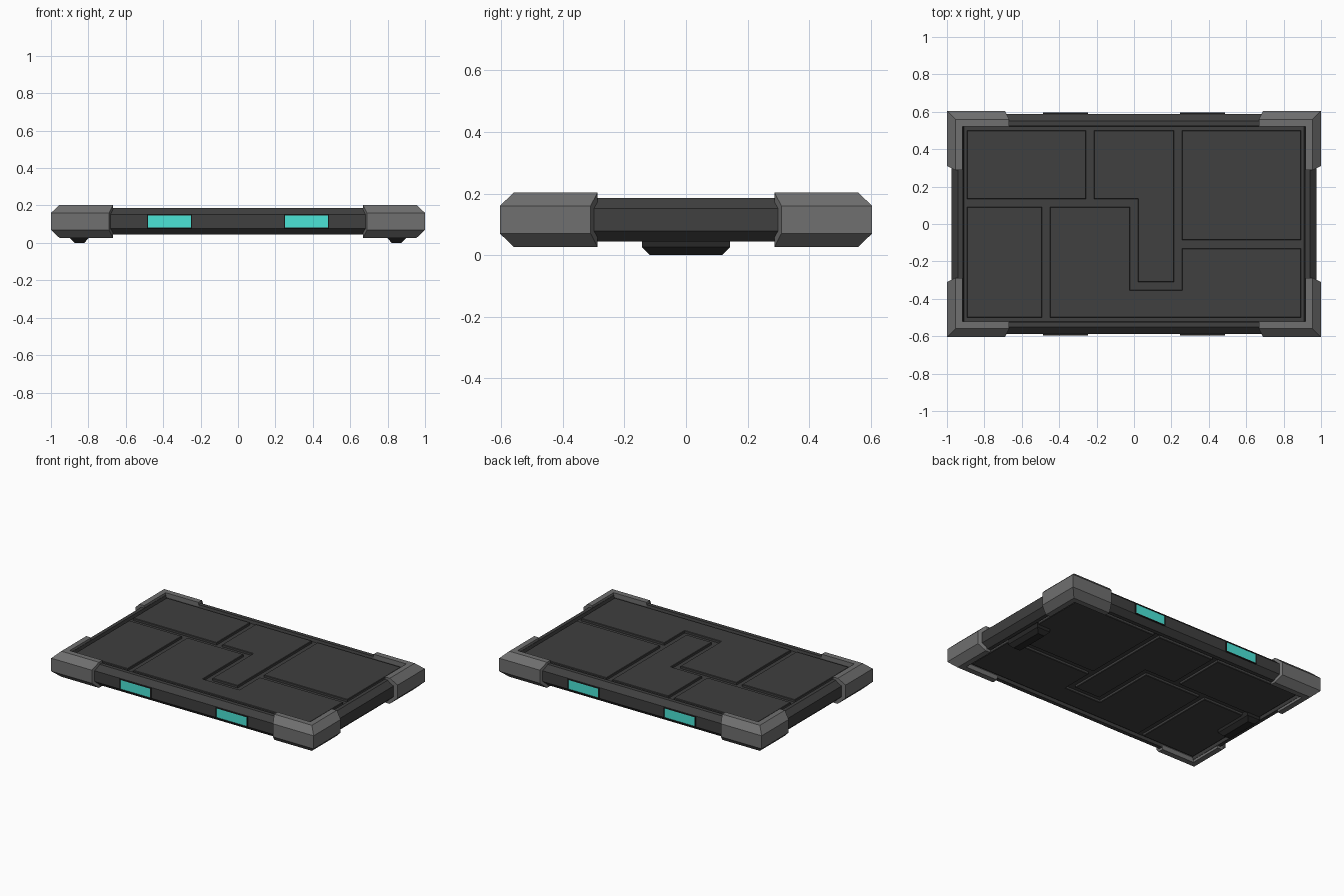
import bpy, bmesh

if "Cube" in bpy.data.objects:
    bpy.data.objects.remove(bpy.data.objects["Cube"])

MID = 0.115  # mid height: the slab is symmetric above and below it


def material(name, rgb):
    m = bpy.data.materials.new(name)
    m.diffuse_color = (*rgb, 1)
    m.use_nodes = True
    m.node_tree.nodes["Principled BSDF"].inputs["Base Color"].default_value = m.diffuse_color
    return m


DARK = material("dark_grey", (0.05, 0.05, 0.05))
BLACK = material("near_black", (0.02, 0.02, 0.02))
GREY = material("mid_grey", (0.16, 0.16, 0.16))
CYAN = material("cyan_glow", (0.07, 0.78, 0.68))


def finish(name, bm, *mats):
    bmesh.ops.recalc_face_normals(bm, faces=bm.faces)
    me = bpy.data.meshes.new(name)
    bm.to_mesh(me)
    bm.free()
    for m in mats:
        me.materials.append(m)
    ob = bpy.data.objects.new(name, me)
    bpy.context.collection.objects.link(ob)
    return ob


def mirror(ob, x=False, y=False, z=False):
    pivot = bpy.data.objects.get("mirror_pivot")
    if not pivot:
        pivot = bpy.data.objects.new("mirror_pivot", None)
        pivot.location.z = MID
        pivot.hide_render = True
        bpy.context.collection.objects.link(pivot)
        bpy.context.view_layer.update()
    mod = ob.modifiers.new("mirror", 'MIRROR')
    mod.use_axis = (x, y, z)
    mod.use_mirror_merge = False
    mod.mirror_object = pivot


def bridge(bm, a, b):
    for i in range(len(a)):
        j = (i + 1) % len(a)
        bm.faces.new((a[i], a[j], b[j], b[i]))


def rect_loft(name, rings, mat, cx=0):
    """Stack of rectangles (half x, half y, z), capped at both ends."""
    bm = bmesh.new()
    loops = [[bm.verts.new((cx + sx * hx, sy * hy, z))
              for sx, sy in ((-1, -1), (1, -1), (1, 1), (-1, 1))]
             for hx, hy, z in rings]
    for a, b in zip(loops, loops[1:]):
        bridge(bm, a, b)
    bm.faces.new(loops[0])
    bm.faces.new(loops[-1])
    return finish(name, bm, mat)


# Slab body with chamfered rim and a shallow recess on top and bottom
half = [(0.977, 0.588, 0.152), (0.94, 0.552, 0.186),
        (0.915, 0.525, 0.186), (0.91, 0.52, 0.166)]
below = [(x, y, 2 * MID - z) for x, y, z in reversed(half)]
rect_loft("slab_body", below + half, DARK)

# Interlocking plates, on top and mirrored below
plates = {
    "plate_back_left": [(-.893, .134), (-.257, .134), (-.257, .499), (-.893, .499)],
    "plate_hook": [(-.214, .499), (-.214, .134), (.021, .134), (.021, -.31),
                   (.214, -.31), (.214, .499)],
    "plate_back_right": [(.257, -.086), (.893, -.086), (.893, .499), (.257, .499)],
    "plate_front_left": [(-.893, -.499), (-.492, -.499), (-.492, .091), (-.893, .091)],
    "plate_front": [(-.45, -.499), (.893, -.499), (.893, -.13), (.257, -.13),
                    (.257, -.353), (-.021, -.353), (-.021, .091), (-.45, .091)],
}
for name, pts in plates.items():
    bm = bmesh.new()
    low = [bm.verts.new((x, y, 0.16)) for x, y in pts]
    top = [bm.verts.new((x, y, 0.180)) for x, y in pts]
    bridge(bm, low, top)
    bm.faces.new(low)
    cap = bm.faces.new(top)
    bmesh.ops.recalc_face_normals(bm, faces=bm.faces)
    # narrow sloped edge around the plate
    bmesh.ops.inset_region(bm, faces=[cap], thickness=0.004, depth=0.003)
    mirror(finish(name, bm, DARK), z=True)

# Corner guards: C-section swept round the corner, ends chamfered
section = [(.083, .203), (.045, .203), (0, .16), (0, .07), (.045, .027), (.083, .027)]
bm = bmesh.new()
stations = [[], [], []]
for t, z in section:
    d = 0.022 if t == 0 else 0
    for s, co in zip(stations, ((.668 + d, .605 - t), (1 - t, .605 - t), (1 - t, .288 + d))):
        s.append(bm.verts.new((*co, z)))
for a, b in zip(stations, stations[1:]):
    bridge(bm, a, b)
for s in (stations[0], stations[2]):
    bm.faces.new((s[0], s[1], s[4], s[5]))
    bm.faces.new(s[1:5])
mirror(finish("corner_guards", bm, GREY), x=True, y=True)

# Light strips: framed boxes with a slightly sunken cyan face
bm = bmesh.new()
bmesh.ops.create_cube(bm, size=1)
for v in bm.verts:
    v.co = (0.367 + v.co.x * 0.24, -0.582 + v.co.y * 0.03, 0.114 + v.co.z * 0.074)
front = min(bm.faces, key=lambda f: f.calc_center_median().y)
bmesh.ops.inset_region(bm, faces=[front], thickness=0.007)
bmesh.ops.inset_region(bm, faces=[front], thickness=0.0005, depth=-0.004)
front.material_index = 1
mirror(finish("light_strips", bm, BLACK, CYAN), x=True, y=True)

# Feet under the left and right ends
for side, cx in (("left", -0.848), ("right", 0.848)):
    rect_loft(f"foot_{side}", [(.026, .118, 0), (.05, .143, .026), (.05, .143, .07)], BLACK, cx)
